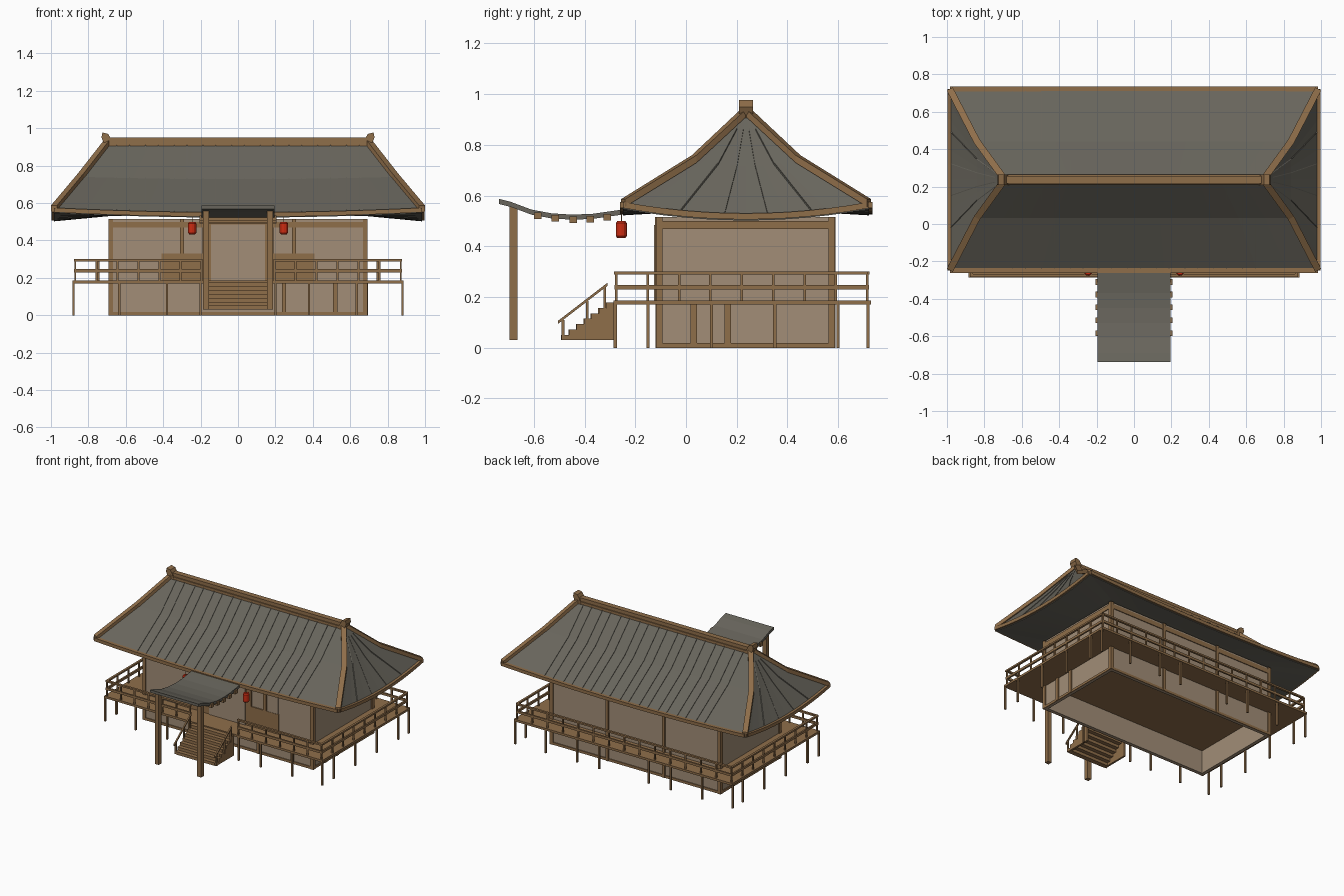
import bpy, bmesh, math
from mathutils import Vector, Matrix

if "Cube" in bpy.data.objects:
    bpy.data.objects.remove(bpy.data.objects["Cube"])


def material(name, rgb):
    m = bpy.data.materials.new(name)
    m.diffuse_color = (*rgb, 1)
    m.use_nodes = True
    m.node_tree.nodes["Principled BSDF"].inputs["Base Color"].default_value = m.diffuse_color
    return m


WOOD = material("brown wood", (0.275, 0.156, 0.068))
WALL = material("beige plaster", (0.36, 0.27, 0.185))
ROOF = material("grey roof tile", (0.138, 0.130, 0.107))
RED = material("lantern red", (0.60, 0.025, 0.006))


def finish(name, bm, mat):
    bmesh.ops.recalc_face_normals(bm, faces=bm.faces)
    me = bpy.data.meshes.new(name)
    bm.to_mesh(me)
    bm.free()
    me.materials.append(mat)
    ob = bpy.data.objects.new(name, me)
    bpy.context.collection.objects.link(ob)
    return ob


def box(bm, x0, x1, y0, y1, z0, z1):
    size = Matrix.Diagonal((x1 - x0, y1 - y0, z1 - z0, 1))
    mid = Matrix.Translation(((x0 + x1) / 2, (y0 + y1) / 2, (z0 + z1) / 2))
    bmesh.ops.create_cube(bm, size=1, matrix=mid @ size)


def boxes(name, mat, dims):
    bm = bmesh.new()
    for d in dims:
        box(bm, *d)
    return finish(name, bm, mat)


def prism(bm, pts, axis, a, b):
    rows = [[bm.verts.new((v, p, q) if axis == "x" else (p, v, q)) for p, q in pts] for v in (a, b)]
    n = len(pts)
    for i in range(n):
        j = (i + 1) % n
        bm.faces.new((rows[0][i], rows[0][j], rows[1][j], rows[1][i]))
    bm.faces.new(rows[0])
    bm.faces.new(rows[1])


def sweep(bm, pts, w, h, dz=0):
    """Rectangular bar along a path, kept upright."""
    pts = [Vector(p) for p in pts]
    rings = []
    for i, p in enumerate(pts):
        t = pts[min(i + 1, len(pts) - 1)] - pts[max(i - 1, 0)]
        s = Vector((-t.y, t.x, 0)).normalized() * w / 2
        rings.append([bm.verts.new(p + s * a + Vector((0, 0, dz + b * h / 2)))
                      for a, b in ((-1, -1), (1, -1), (1, 1), (-1, 1))])
    for r, q in zip(rings, rings[1:]):
        for i in range(4):
            bm.faces.new((r[i], r[(i + 1) % 4], q[(i + 1) % 4], q[i]))
    bm.faces.new(rings[0])
    bm.faces.new(rings[-1])


# ---- main hipped roof with sagging eaves
CY = 0.237
LEVELS = [(0.985, 0.485, 0.567), (0.84, 0.205, 0.74), (0.70, 0.012, 0.92)]
N = 12


def ring(t):
    i = 0 if t < 0.5 else 1
    f = t * 2 - i
    return [a + (b - a) * f for a, b in zip(LEVELS[i], LEVELS[i + 1])]


def place(side, s, hx, hy, z):
    x, y = ((s * hx, -hy), (hx, s * hy), (-s * hx, hy), (-hx, -s * hy))[side]
    return Vector((x, y + CY, z))


def roof_pt(side, s, t):
    hx, hy, z = ring(t)
    sag = (0.045 if side % 2 else 0.025) * (1 - t) * (1 - s * s)
    return place(side, s, hx, hy, z - sag)


steps = [(k, -1 + 2 * i / N) for k in range(4) for i in range(N)]
loops = [[place(k, s, 0.69, 0.35, 0.53) for k, s in steps],
         [roof_pt(k, s, 0) - Vector((0, 0, 0.02)) for k, s in steps]]
loops += [[roof_pt(k, s, t) for k, s in steps] for t in (0, 0.5, 1)]
bm = bmesh.new()
vs = [[bm.verts.new(p) for p in lp] for lp in loops]
for a, b in zip(vs, vs[1:]):
    for i in range(len(a)):
        j = (i + 1) % len(a)
        bm.faces.new((a[i], a[j], b[j], b[i]))
bm.faces.new(vs[0])
bm.faces.new(vs[-1])
finish("main_roof", bm, ROOF)

# thin seams on the roof slopes
bm = bmesh.new()
for side in (0, 2):
    for i in range(9):
        for x in (-0.648 + 0.1535 * i, -0.58 + 0.1535 * i):
            sweep(bm, [roof_pt(side, x / ring(t)[0], t) for t in (0.02, 0.25, 0.5, 0.75, 0.97)], 0.004, 0.009)
for side in (1, 3):
    for s in (-0.54, -0.18, 0.18, 0.54):
        sweep(bm, [roof_pt(side, s, t) for t in (0.02, 0.25, 0.5, 0.85)], 0.004, 0.009)
finish("roof_seams", bm, ROOF)

# wooden eave trim and hip beams
bm = bmesh.new()
for k in range(4):
    sweep(bm, [roof_pt(k, -1 + 2 * i / N, 0) for i in range(N + 1)], 0.026, 0.024, -0.004)
    sweep(bm, [roof_pt(k, 1, t) for t in (0, 0.5, 1)], 0.036, 0.03, 0.004)
finish("roof_trim", bm, WOOD)

# ridge beam with upturned ends
bm = bmesh.new()
box(bm, -0.70, 0.70, CY - 0.027, CY + 0.027, 0.895, 0.925)
box(bm, -0.70, 0.70, CY - 0.02, CY + 0.02, 0.925, 0.95)
for m in (-1, 1):
    horn = [(0.66, 0.885), (0.70, 0.885), (0.73, 0.95), (0.725, 0.977), (0.695, 0.97), (0.68, 0.945)]
    prism(bm, [(m * x, z) for x, z in horn], "y", CY - 0.028, CY + 0.028)
finish("ridge_beam", bm, WOOD)

# ---- walls and their timber frame
X, Y0, Y1 = 0.685, -0.11, 0.58
boxes("walls", WALL, [(-X, X, Y0, Y0 + 0.02, 0, 0.515), (-X, X, Y1 - 0.02, Y1, 0, 0.515),
                      (-X, -X + 0.02, Y0, Y1, 0, 0.515), (X - 0.02, X, Y0, Y1, 0, 0.515)])
frame = []
for z0, z1 in ((0, 0.018), (0.468, 0.5)):
    frame += [(-X, X, Y0 - 0.006, Y0, z0, z1), (-X, X, Y1, Y1 + 0.006, z0, z1),
              (-X - 0.006, -X, Y0, Y1, z0, z1), (X, X + 0.006, Y0, Y1, z0, z1)]
for m in (-1, 1):
    x = m * 0.68
    frame += [(x - 0.013, x + 0.013, y - 0.013, y + 0.013, 0, 0.515) for y in (Y0 + 0.005, Y1 - 0.005)]
    frame += [(m * 0.23 - 0.01, m * 0.23 + 0.01, Y1, Y1 + 0.01, 0, 0.515),
              (m * 0.3 - 0.011, m * 0.3 + 0.011, Y0 - 0.012, Y0, 0.18, 0.515)]
frame += [(x - 0.011, x + 0.011, Y0 - 0.01, Y0, 0, 0.17) for x in (0.245, 0.52)]
frame += [(X, X + 0.01, y - 0.013, y + 0.013, 0, 0.17) for y in (0.03, 0.165)]
boxes("wall_frame", WOOD, frame)

# front panels, windows and door
boxes("front_panels", WOOD, [(m - 0.11, m + 0.11, Y0 - 0.008, Y0, 0.18, 0.33) for m in (-0.3, 0.3)]
      + [(-0.19, 0.19, Y0 - 0.01, Y0, 0.18, 0.5)])
boxes("window_panes", WALL, [(m - 0.045, m + 0.045, Y0 - 0.006, Y0, 0.33, 0.46) for m in (-0.36, 0.36)])
boxes("door_panel", WALL, [(-0.145, 0.145, Y0 - 0.016, Y0 - 0.01, 0.185, 0.485)])

# ---- veranda deck on thin legs
DX, D0, D1 = 0.885, -0.285, 0.73
legs = [(x, y) for x in (-0.88, -0.635, -0.38, -0.2, 0.2, 0.38, 0.635, 0.88) for y in (D0 + 0.006, D1 - 0.012)]
legs += [(x, y) for x in (-0.88, 0.88) for y in (-0.15, 0.1, 0.35, 0.6)]
boxes("deck", WOOD, [(-DX, DX, D0, D1, 0.17, 0.186)])
boxes("deck_legs", WOOD, [(x - 0.006, x + 0.006, y - 0.006, y + 0.006, 0, 0.172) for x, y in legs])

# veranda railing, open at the stairs
R0, R1, RX = -0.275, 0.715, 0.87
rail = []
for z0, z1, w in ((0.288, 0.3, 0.008), (0.23, 0.247, 0.006)):
    rail.append((-RX, RX, R1 - w, R1 + w, z0, z1))
    for m in (-1, 1):
        rail.append((m * RX - w, m * RX + w, R0, R1, z0, z1))
        a, b = sorted((m * 0.19, m * (RX + 0.008)))
        rail.append((a, b, R0 - w, R0 + w, z0, z1))
posts = [(m * (0.195 + 0.1125 * i), R0) for m in (-1, 1) for i in range(7)]
posts += [(-RX + RX * i / 7, R1) for i in range(15)]
posts += [(m * RX, R0 + (R1 - R0) * i / 8) for m in (-1, 1) for i in range(1, 8)]
rail += [(x - 0.005, x + 0.005, y - 0.005, y + 0.005, 0.18, 0.29) for x, y in posts]
boxes("veranda_railing", WOOD, rail)

# ---- stairs with side rails
bm = bmesh.new()
n, ya, yb, za, zb = 7, -0.49, -0.285, 0.03, 0.178
dy, dz = (yb - ya) / n, (zb - za) / n
profile = [(yb, za), (ya, za)]
for i in range(n):
    y, z = ya + dy * i, za + dz * (i + 1)
    profile += [(y, z), (y + dy, z)]
    box(bm, -0.155, 0.155, y - 0.003, y + dy + 0.003, z - dz, z)
for m in (-1, 1):
    prism(bm, profile, "x", m * 0.153, m * 0.167)
    x = m * 0.165
    sweep(bm, [(x, -0.505, 0.10), (x, -0.31, 0.25)], 0.01, 0.012)
    for y, z in ((-0.485, 0.11), (-0.39, 0.185), (-0.32, 0.24)):
        box(bm, x - 0.005, x + 0.005, y - 0.005, y + 0.005, max(0.03, z - 0.1), z)
finish("stairs", bm, WOOD)

# ---- entrance canopy
top = [(-0.738, 0.587), (-0.69, 0.575), (-0.61, 0.545), (-0.53, 0.53), (-0.45, 0.525), (-0.37, 0.528),
       (-0.30, 0.538), (-0.25, 0.545)]
bm = bmesh.new()
prism(bm, top + [(y, z - 0.02) for y, z in reversed(top)], "x", -0.195, 0.195)
finish("canopy_roof", bm, ROOF)
rafters = []
for y, z in ((-0.585, 0.52), (-0.515, 0.509), (-0.445, 0.504), (-0.377, 0.506), (-0.31, 0.514)):
    rafters.append((-0.205, 0.205, y - 0.015, y + 0.015, z - 0.012, z + 0.014))
boxes("canopy_rafters", WOOD, rafters)
boxes("canopy_posts", WOOD, [(x - 0.016, x + 0.016, -0.695, -0.665, 0.03, 0.56) for x in (-0.172, 0.172)])

# ---- hanging lanterns
bm = bmesh.new()
for x in (-0.245, 0.245):
    for r1, r2, z0, z1 in ((0.016, 0.022, 0.433, 0.441), (0.022, 0.022, 0.441, 0.491), (0.022, 0.016, 0.491, 0.499)):
        bmesh.ops.create_cone(bm, cap_ends=True, segments=12, radius1=r1, radius2=r2, depth=z1 - z0,
                              matrix=Matrix.Translation((x, -0.255, (z0 + z1) / 2)))
finish("lanterns", bm, RED)
boxes("lantern_cords", WOOD, [(x - 0.002, x + 0.002, -0.257, -0.253, 0.495, 0.55) for x in (-0.245, 0.245)])
